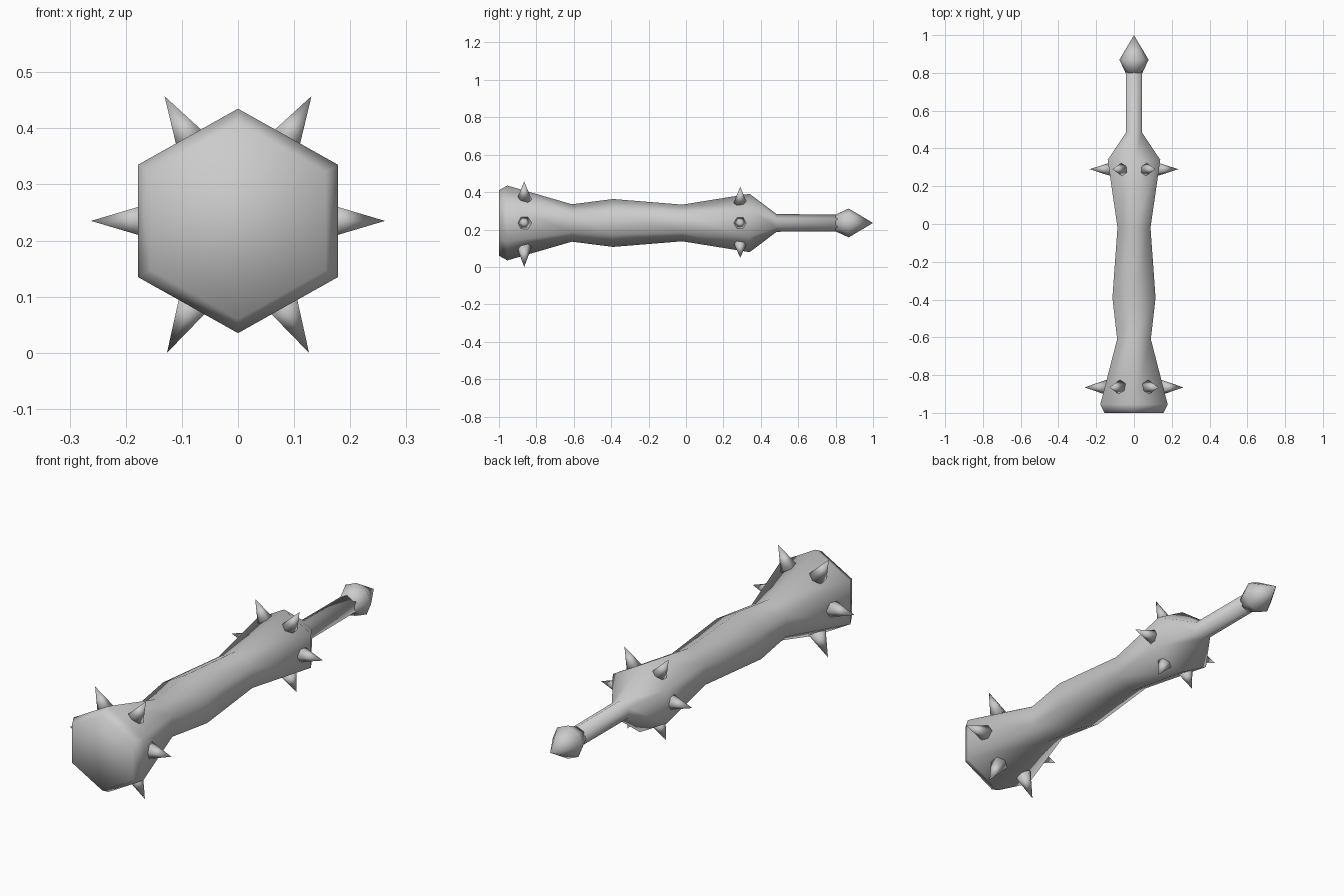
import bpy
import math
from mathutils import Vector

if "Cube" in bpy.data.objects:
    bpy.data.objects.remove(bpy.data.objects["Cube"])

AXIS_Z = 0.235

grey = bpy.data.materials.new("plain grey")
grey.use_nodes = True
colour = (0.6, 0.6, 0.6, 1)
grey.diffuse_color = colour
grey.node_tree.nodes["Principled BSDF"].inputs["Base Color"].default_value = colour


def make_object(name, verts, faces):
    mesh = bpy.data.meshes.new(name)
    mesh.from_pydata(verts, [], faces)
    mesh.materials.append(grey)
    mesh.shade_smooth()
    obj = bpy.data.objects.new(name, mesh)
    bpy.context.collection.objects.link(obj)
    return obj


def lathe(name, profile, sides, widen=1.0):
    """Sweep (y, radius) rings along y; a zero radius closes to a point."""
    verts, faces, rings = [], [], []
    for y, r in profile:
        count = sides if r else 1
        rings.append([len(verts) + i for i in range(count)])
        for i in range(count):
            a = math.pi / 2 + math.tau * i / sides
            verts.append((r * widen * math.cos(a), y, AXIS_Z + r * math.sin(a)))
    for a, b in zip(rings, rings[1:]):
        for i in range(sides):
            j = (i + 1) % sides
            if len(b) == 1:
                faces.append((a[i], a[j], b[0]))
            else:
                faces.append((a[i], a[j], b[j], b[i]))
    faces.append(rings[0][::-1])
    if len(rings[-1]) > 1:
        faces.append(rings[-1])
    # Profiles run toward +y, so reverse the winding to face outward
    return make_object(name, verts, [tuple(f)[::-1] for f in faces])


def spike(name, y, angle, base, tip, radius):
    """Six-sided spike pointing away from the club axis."""
    out = Vector((math.cos(angle), 0, math.sin(angle)))
    along = Vector((0, 1, 0))
    across = out.cross(along)
    centre = Vector((0, y, AXIS_Z))
    verts = []
    for i in range(6):
        a = math.tau * i / 6
        verts.append(centre + out * base
                     + (along * math.cos(a) - across * math.sin(a)) * radius)
    verts.append(centre + out * tip)
    faces = [(i, (i + 1) % 6, 6) for i in range(6)] + [(5, 4, 3, 2, 1, 0)]
    make_object(name, verts, [f[::-1] for f in faces] if across.cross(along).dot(out) > 0 else faces)


# Club body with its thin shaft
lathe("club_body", [(-1, 0.175), (-0.955, 0.2), (-0.61, 0.1), (-0.39, 0.128),
                    (-0.02, 0.098), (0.34, 0.156), (0.485, 0.047), (0.81, 0.046)],
      6, 1.03)

# Pointed pommel
lathe("pommel", [(0.8, 0.045), (0.87, 0.077), (1, 0)], 8)

# Two rings of spikes: side, upper and lower tip distances
for ring, y, base, radius, side, upper, lower in [
        ("head", -0.865, 0.145, 0.04, 0.262, 0.258, 0.267),
        ("grip", 0.29, 0.12, 0.037, 0.235, 0.225, 0.21)]:
    for label, degrees, tip in [("side", 0, side), ("upper", 59.5, upper),
                                ("lower", -61.7, lower)]:
        spike(f"{ring}_{label}_spike_left", y, math.radians(degrees), base, tip, radius)
        spike(f"{ring}_{label}_spike_right", y, math.radians(180 - degrees), base, tip, radius)
